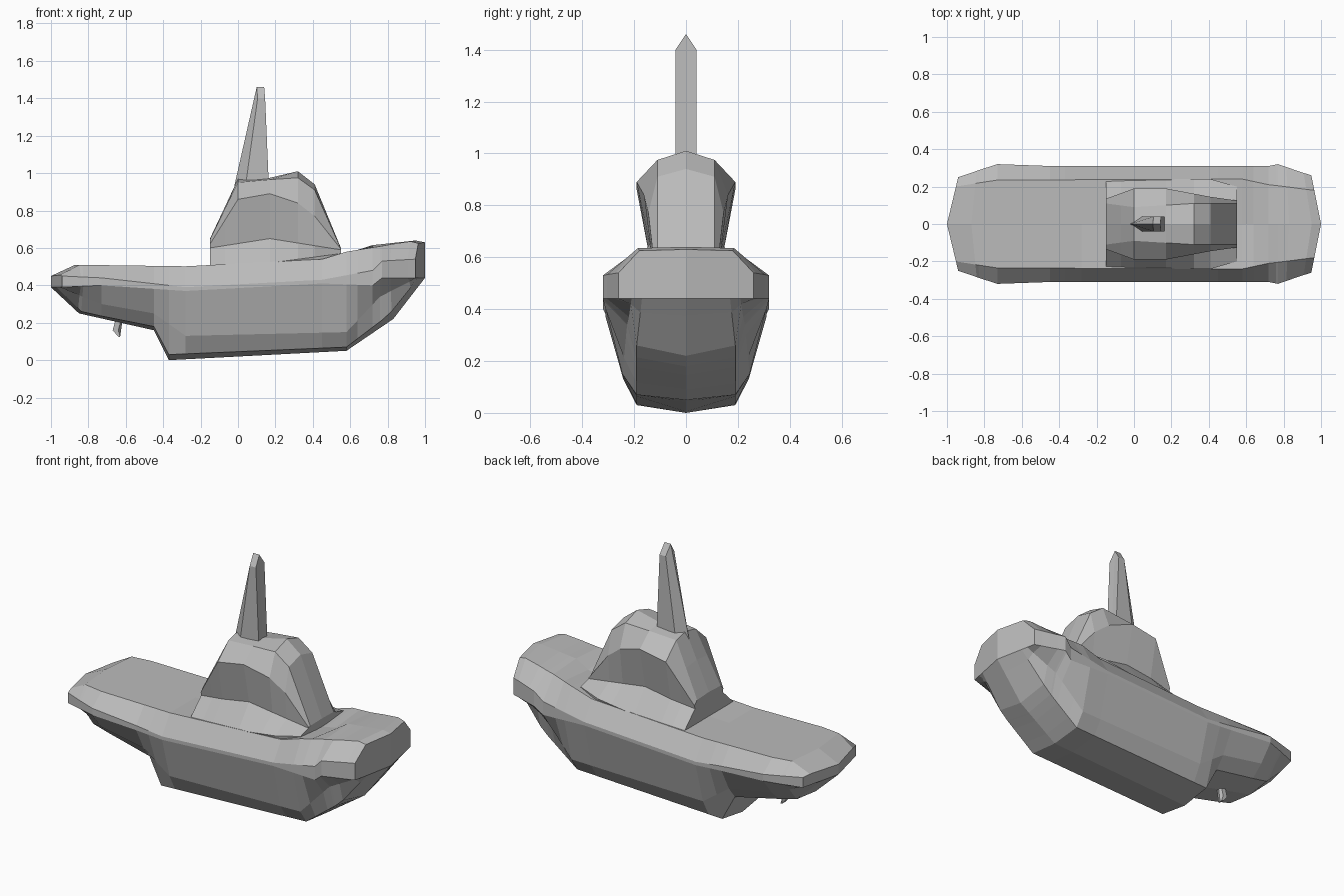
import bpy
import bmesh

cube = bpy.data.objects.get("Cube")
if cube:
    bpy.data.objects.remove(cube, do_unlink=True)

# One plain material for the whole boat
grey = bpy.data.materials.new("plain_grey")
grey.use_nodes = True
colour = (0.5, 0.5, 0.5, 1.0)
grey.diffuse_color = colour
grey.node_tree.nodes["Principled BSDF"].inputs["Base Color"].default_value = colour


def sample(rail, x):
    """Read a rail value at x by straight-line interpolation."""
    if not isinstance(rail, dict):
        return rail
    keys = sorted(rail)
    if x <= keys[0]:
        return rail[keys[0]]
    for low, high in zip(keys, keys[1:]):
        if x <= high:
            blend = (x - low) / (high - low)
            return rail[low] + (rail[high] - rail[low]) * blend
    return rail[keys[-1]]


def half_shell(name, sections):
    """Skin half sections that start and end on the centreline, then mirror them."""
    mesh = bpy.data.meshes.new(name)
    bm = bmesh.new()
    rows = [[bm.verts.new(point) for point in section] for section in sections]
    for first, second in zip(rows, rows[1:]):
        for i in range(len(first) - 1):
            bm.faces.new((first[i], first[i + 1], second[i + 1], second[i]))
    bm.faces.new(rows[0])
    bm.faces.new(rows[-1])
    geometry = bm.verts[:] + bm.edges[:] + bm.faces[:]
    bmesh.ops.mirror(bm, geom=geometry, axis='Y', merge_dist=0.0005)
    bmesh.ops.remove_doubles(bm, verts=bm.verts[:], dist=0.0005)
    bmesh.ops.recalc_face_normals(bm, faces=bm.faces[:])
    bm.to_mesh(mesh)
    bm.free()
    mesh.materials.append(grey)
    part = bpy.data.objects.new(name, mesh)
    bpy.context.collection.objects.link(part)
    return part


def rail_sections(stations, rails, bend):
    """Turn (width, height) rails into sections; bend sweeps the ends to a point."""
    sections = []
    for x in stations:
        sweep = sample(bend, x)
        section = []
        for width, height in rails:
            y = sample(width, x)
            section.append((x + sweep * y, y, sample(height, x)))
        sections.append(section)
    return sections


# Hull: rails run from the keel, up the side, and in to the middle of the deck
keel = {-1: .39, -.85: .25, -.45: .16, -.37: 0, .58: .05, .83: .22, 1: .44}
keel_edge = {-1: .39, -.85: .26, -.45: .18, -.37: .03, .58: .07, .83: .26, 1: .44}
bilge = {-1: .39, -.73: .3, -.45: .25, -.28: .13, .58: .15, .76: .34, .83: .37, 1: .44}
sheer = {-1: .39, -.73: .4, -.28: .37, .45: .41, .72: .4, .77: .44, 1: .44}
rim = {-1: .45, -.73: .44, -.28: .39, .45: .43, .72: .48, .77: .53, 1: .54}
deck_edge = {-1: .455, -.87: .51, -.15: .5, .45: .54, .58: .58, .83: .62, .95: .635, 1: .625}
deck_middle = {-1: .45, -.87: .51, -.15: .5, .45: .53, .64: .57, .72: .615, .95: .64, 1: .63}
beam = {-1: .25, -.73: .32, -.55: .31, .72: .31, .77: .32, 1: .26}
hull_rails = [
    (0, keel),
    ({-1: .12, -.85: .16, -.37: .19, .83: .19, 1: .17}, keel_edge),
    ({-1: .2, -.73: .24, .58: .245, .83: .22, 1: .21}, bilge),
    (beam, sheer),
    (beam, rim),
    ({-1: .2, -.73: .235, .58: .24, .72: .21, 1: .18}, deck_edge),
    (0, deck_middle),
]
hull_stations = sorted(set(keel) | set(bilge) | set(rim) | {-.87, .64, .95})
half_shell("hull", rail_sections(
    hull_stations, hull_rails, {-1: .24, -.85: .08, -.73: 0, .77: 0, 1: -.2}))

# Wheelhouse: sloping base, side panels that lean outwards, faceted roof
roof = {-.15: .65, -.07: .82, 0: .97, .17: .975, .32: 1.01, .41: .94, .55: .6}
cabin_rails = [
    (0, .42),
    (.2, .42),
    ({-.15: .24, .41: .24, .55: .2}, {-.15: .495, .17: .52, .55: .57}),
    ({-.15: .13, 0: .145, .32: .135, .55: .125}, {-.15: .6, .17: .65, .55: .59}),
    ({-.15: .135, 0: .19, .17: .19, .41: .145, .55: .125},
     {-.15: .62, 0: .86, .17: .89, .32: .84, .41: .77, .55: .595}),
    ({-.15: .11, 0: .09, .32: .11, .55: .11},
     {-.15: .645, 0: .95, .17: .965, .32: .975, .41: .91, .55: .598}),
    (0, roof),
]
half_shell("wheelhouse", rail_sections(sorted(roof), cabin_rails, 0))

# Funnel: tapering fin with a sharp back edge and a ridged tip
half_shell("funnel", [
    [(-.02, 0, .93), (.04, .04, .93), (.165, .04, .93), (.165, 0, .93)],
    [(.1, 0, 1.46), (.105, .04, 1.4), (.145, .04, 1.4), (.14, 0, 1.46)],
])

# Rudder: small blade below the stern
half_shell("rudder", [
    [(x + .03, 0, .27), (x + .03, half, .27), (x, half, .16),
     (x + tip, half, .125), (x + tip, 0, .125)]
    for x, half, tip in ((-.67, .015, .03), (-.64, .015, .01))
])
